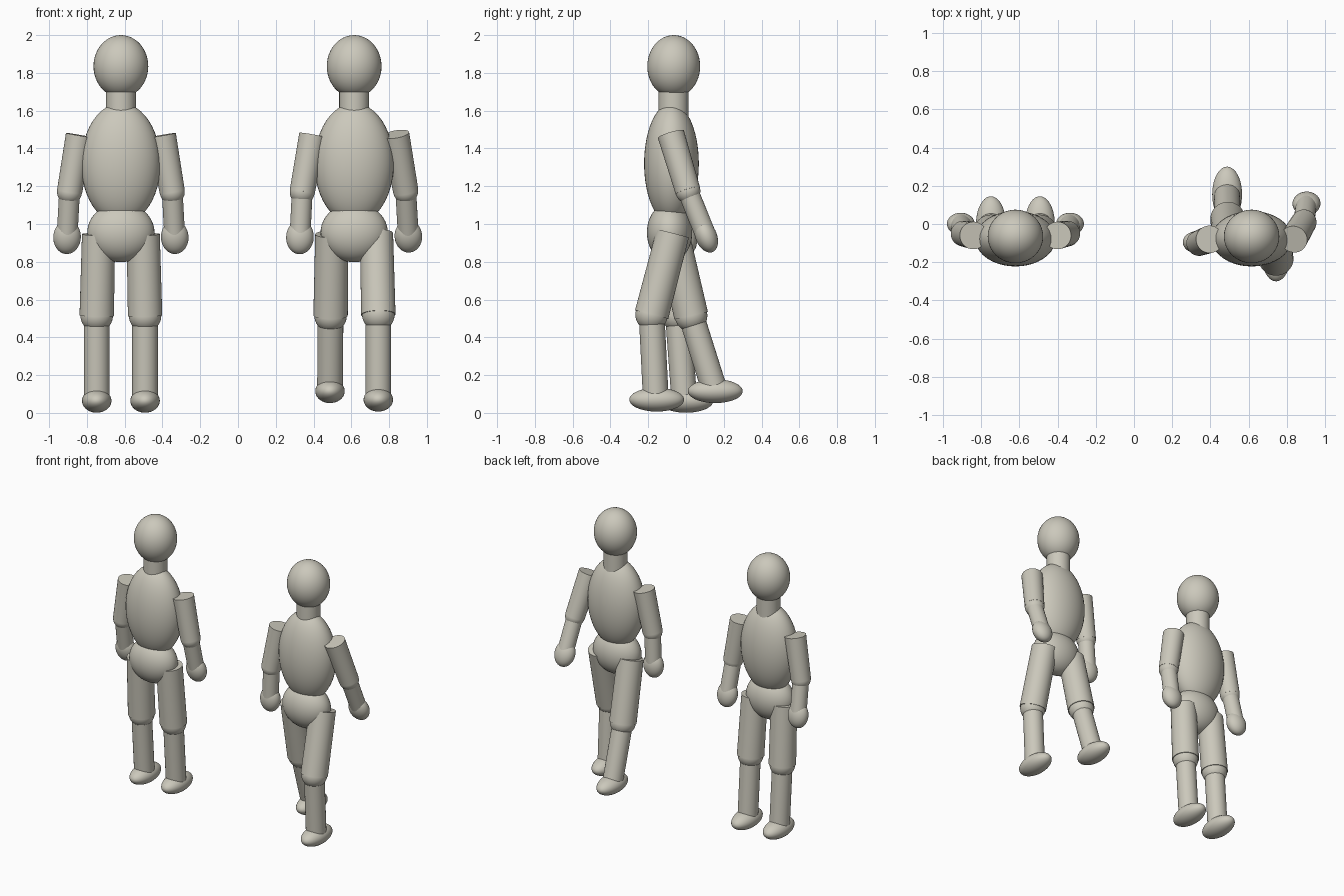
import bpy
from mathutils import Vector

if "Cube" in bpy.data.objects:
    bpy.data.objects.remove(bpy.data.objects["Cube"])

clay = bpy.data.materials.new("warm_grey")
clay.diffuse_color = (0.60, 0.58, 0.50, 1)
clay.use_nodes = True
clay.node_tree.nodes["Principled BSDF"].inputs["Base Color"].default_value = clay.diffuse_color


def finish(name):
    ob = bpy.context.object
    ob.name = name
    ob.data.materials.append(clay)
    bpy.ops.object.shade_smooth_by_angle(angle=0.7)
    return ob


def ellipsoid(name, centre, radii, axis=(0, 0, 1)):
    bpy.ops.mesh.primitive_uv_sphere_add(segments=40, ring_count=24, location=centre)
    ob = finish(name)
    ob.scale = radii
    ob.rotation_euler = Vector((0, 0, 1)).rotation_difference(Vector(axis)).to_euler()
    return ob


def tube(name, a, b, ra, rb):
    """Capped limb section from a to b."""
    a, b = Vector(a), Vector(b)
    bpy.ops.mesh.primitive_cone_add(vertices=40, radius1=ra, radius2=rb,
                                    depth=(b - a).length, location=(a + b) / 2)
    ob = finish(name)
    ob.rotation_euler = Vector((0, 0, 1)).rotation_difference(b - a).to_euler()
    return ob


def arm(name, shoulder, elbow, hand):
    axis = Vector(elbow) - Vector(hand)
    tube(name + "_upper_arm", shoulder, elbow, 0.072, 0.067)
    ellipsoid(name + "_elbow", elbow, (0.066,) * 3)
    tube(name + "_forearm", elbow, hand, 0.055, 0.055)
    ellipsoid(name + "_hand", hand, (0.073, 0.057, 0.09), axis)


def leg(name, hip, knee, ankle, foot):
    tube(name + "_thigh", hip, knee, 0.088, 0.091)
    ellipsoid(name + "_knee", knee, (0.086,) * 3)
    tube(name + "_shin", knee, ankle, 0.068, 0.068)
    ellipsoid(name + "_foot", foot, (0.078, 0.145, 0.063))


def body(name, x):
    ellipsoid(name + "_head", (x, -0.065, 1.835), (0.145, 0.14, 0.165))
    tube(name + "_neck", (x, -0.066, 1.56), (x, -0.066, 1.72), 0.079, 0.079)
    ellipsoid(name + "_torso", (x, -0.077, 1.32), (0.21, 0.145, 0.32))
    ellipsoid(name + "_pelvis", (x, -0.087, 0.955), (0.178, 0.12, 0.157))


# Standing figure, symmetric limbs
X = -0.62
body("standing", X)
for side, s in (("left", -1), ("right", 1)):
    arm("standing_" + side, (X + s * 0.22, -0.06, 1.47), (X + s * 0.272, -0.05, 1.17),
        (X + s * 0.285, 0.0, 0.93))
    leg("standing_" + side, (X + s * 0.118, -0.075, 0.945), (X + s * 0.128, -0.042, 0.515),
        (X + s * 0.128, -0.01, 0.08), (X + s * 0.128, 0.0, 0.064))

# Walking figure, limbs in mid stride
X = 0.615
body("walking", X)
arm("walking_left", (X - 0.22, -0.08, 1.47), (X - 0.275, -0.10, 1.17), (X - 0.287, -0.095, 0.93))
arm("walking_right", (X + 0.22, -0.08, 1.475), (X + 0.273, 0.01, 1.175), (X + 0.287, 0.107, 0.935))
leg("walking_left", (X - 0.118, -0.07, 0.945), (X - 0.125, 0.027, 0.515),
    (X - 0.128, 0.15, 0.125), (X - 0.128, 0.155, 0.115))
leg("walking_right", (X + 0.118, -0.07, 0.95), (X + 0.128, -0.182, 0.52),
    (X + 0.128, -0.16, 0.08), (X + 0.128, -0.155, 0.07))
